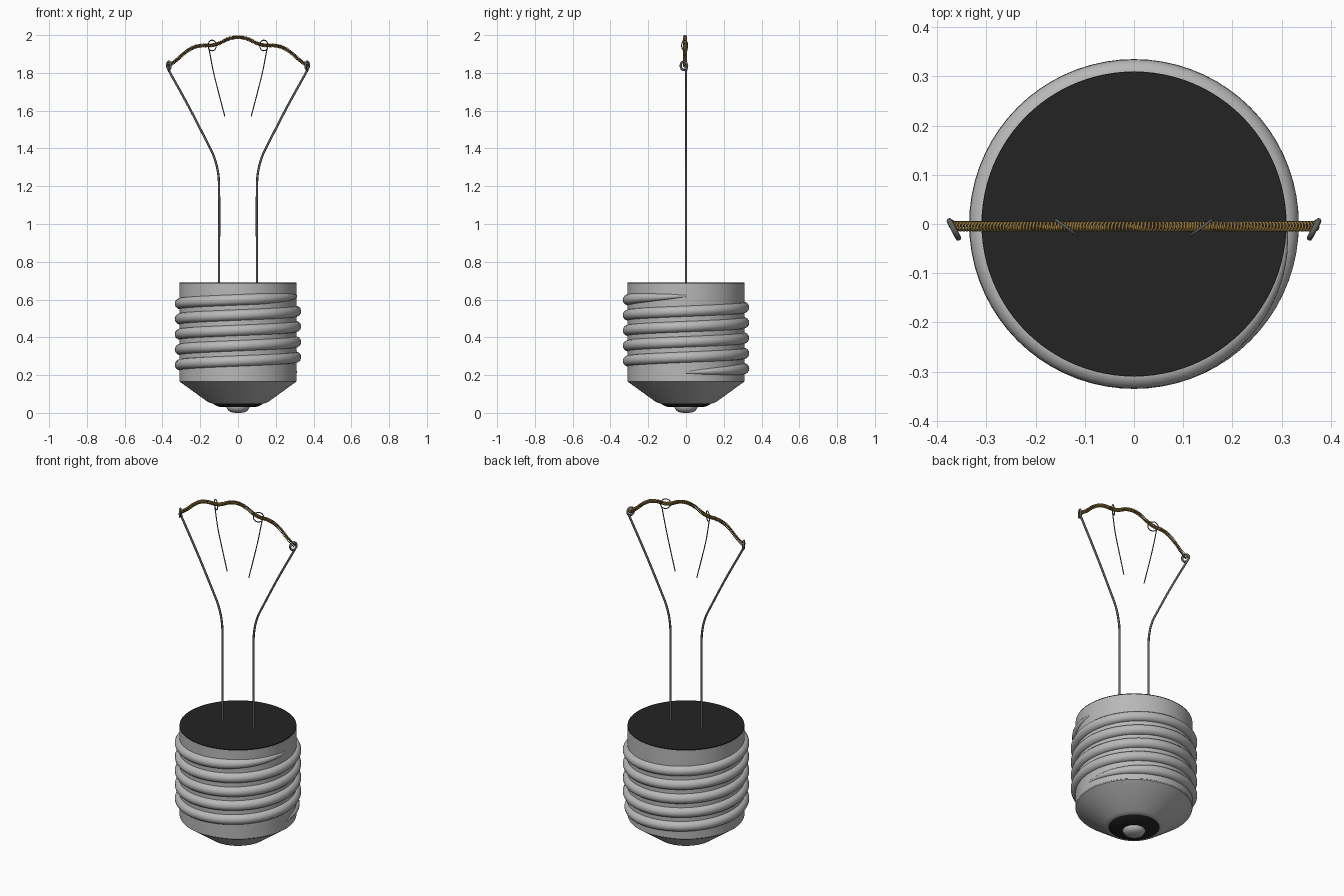
import bpy, math
from mathutils import Vector

if "Cube" in bpy.data.objects:
    bpy.data.objects.remove(bpy.data.objects["Cube"])


def material(name, rgb):
    m = bpy.data.materials.new(name)
    m.diffuse_color = (*rgb, 1)
    m.use_nodes = True
    m.node_tree.nodes["Principled BSDF"].inputs["Base Color"].default_value = m.diffuse_color
    return m


METAL = material("light_metal", (0.48, 0.48, 0.48))
BLACK = material("black_insulator", (0.017, 0.017, 0.017))
WIRE = material("dark_wire", (0.12, 0.12, 0.125))
GOLD = material("gold_filament", (0.33, 0.2, 0.045))


def activate(ob):
    bpy.ops.object.select_all(action='DESELECT')
    ob.select_set(True)
    bpy.context.view_layer.objects.active = ob


def lathe(name, profile, mat, sides=96):
    """Revolve (radius, z) points, bottom to top, and close both ends."""
    verts, faces = [], []
    for r, z in profile:
        for i in range(sides):
            a = math.tau * i / sides
            verts.append((r * math.cos(a), r * math.sin(a), z))
    for j in range(len(profile) - 1):
        for i in range(sides):
            k = (i + 1) % sides
            faces.append((j * sides + i, j * sides + k,
                          (j + 1) * sides + k, (j + 1) * sides + i))
    faces.append(tuple(reversed(range(sides))))
    faces.append(tuple(range(len(verts) - sides, len(verts))))
    me = bpy.data.meshes.new(name)
    me.from_pydata(verts, [], faces)
    me.materials.append(mat)
    ob = bpy.data.objects.new(name, me)
    bpy.context.collection.objects.link(ob)
    activate(ob)
    bpy.ops.object.shade_smooth_by_angle(angle=math.radians(30))
    return ob


def tube(name, points, radius, mat, taper=None, res=2):
    """Round tube along a list of points, turned into a mesh."""
    cu = bpy.data.curves.new(name, 'CURVE')
    cu.dimensions = '3D'
    cu.bevel_depth = radius
    cu.bevel_resolution = res
    cu.use_fill_caps = True
    sp = cu.splines.new('POLY')
    sp.points.add(len(points) - 1)
    for i, p in enumerate(points):
        sp.points[i].co = (*p, 1)
        sp.points[i].radius = taper(i / (len(points) - 1)) if taper else 1
    sp.use_smooth = True
    cu.materials.append(mat)
    ob = bpy.data.objects.new(name, cu)
    bpy.context.collection.objects.link(ob)
    activate(ob)
    bpy.ops.object.convert(target='MESH')
    return ob


def smooth_path(pts, n=8):
    """Catmull-Rom curve through the points."""
    p = [Vector(q) for q in pts]
    p = [2 * p[0] - p[1]] + p + [2 * p[-1] - p[-2]]
    out = []
    for a, b, c, d in zip(p, p[1:], p[2:], p[3:]):
        for k in range(n):
            t = k / n
            out.append(0.5 * (2 * b + (c - a) * t + (2 * a - 5 * b + 4 * c - d) * t * t
                              + (3 * b - a - 3 * c + d) * t ** 3))
    return out + [p[-2]]


def loop(centre, size, start, end, n=24):
    """Tilted open loop that wraps round the filament."""
    out = []
    for i in range(n + 1):
        a = math.radians(start + (end - start) * i / n)
        out.append(Vector((centre[0] + size[0] * math.cos(a),
                           centre[1] + size[1] * math.cos(a),
                           centre[2] + size[2] * math.sin(a))))
    return out


# Screw cap: shell, conical bottom, insulator, contact and top disc
lathe("screw_shell", [(0.305, 0.165), (0.31, 0.17), (0.31, 0.685)], METAL)
lathe("cap_cone", [(0.138, 0.05), (0.16, 0.058), (0.308, 0.165), (0.31, 0.172)], METAL)
lathe("bottom_insulator", [(0.06, 0.03), (0.105, 0.033), (0.138, 0.051)], BLACK)
lathe("bottom_contact", [(0.015, 0.0), (0.038, 0.004), (0.052, 0.013),
                         (0.06, 0.027), (0.06, 0.036)], METAL, 48)
lathe("top_disc", [(0.3095, 0.683), (0.3095, 0.69)], BLACK)

# Helical thread: five turns with faded ends
TURNS, STEPS = 5, 72
helix = []
for i in range(TURNS * STEPS + 1):
    t = i / STEPS
    a = math.tau * t
    helix.append((0.306 * math.cos(a), 0.306 * math.sin(a), 0.214 + 0.081 * t))
tube("screw_thread", helix, 0.029, METAL,
     lambda t: max(0.05, min(1, t * 26, (1 - t) * 26)) ** 0.5, 5)

# Lead wires and filament supports, mirrored left and right
lead = smooth_path([(0.1, 0, 0.66), (0.1, 0, 0.9), (0.1, 0, 1.15), (0.104, 0, 1.26),
                    (0.125, 0, 1.35), (0.165, 0, 1.435), (0.26, 0, 1.62), (0.366, 0, 1.812)])
lead += loop((0.366, -0.011, 1.838), (0.009, 0.017, 0.022), -15, 290)
support = smooth_path([(0.07, 0, 1.57), (0.1, 0, 1.685), (0.13, 0, 1.805), (0.152, 0.004, 1.92)])
support += loop((0.137, -0.007, 1.945), (0.022, 0.016, 0.028), -10, 310)
for side, s in (("left", -1), ("right", 1)):
    tube(side + "_lead_wire", [(s * p[0], p[1], p[2]) for p in lead], 0.006, WIRE)
    tube(side + "_filament_support", [(s * p[0], p[1], p[2]) for p in support], 0.0028, WIRE)

# Coiled filament wound round a wavy centre line
half = [(0.05, 1.98), (0.1, 1.957), (0.14, 1.946), (0.19, 1.945), (0.235, 1.935),
        (0.28, 1.908), (0.325, 1.868), (0.37, 1.836)]
line = [(-x, -0.005, z) for x, z in reversed(half)] + [(0, -0.005, 1.989)]
line += [(x, -0.005, z) for x, z in half]
centre = smooth_path(line, 84)
coil = []
for i in range(len(centre)):
    tan = (centre[min(i + 1, len(centre) - 1)] - centre[max(i - 1, 0)]).normalized()
    up = Vector((-tan.z, 0, tan.x))
    a = math.tau * i / 12
    coil.append(centre[i] + 0.0082 * (up * math.cos(a) + Vector((0, 1, 0)) * math.sin(a)))
tube("coiled_filament", coil, 0.0026, GOLD, res=1)
